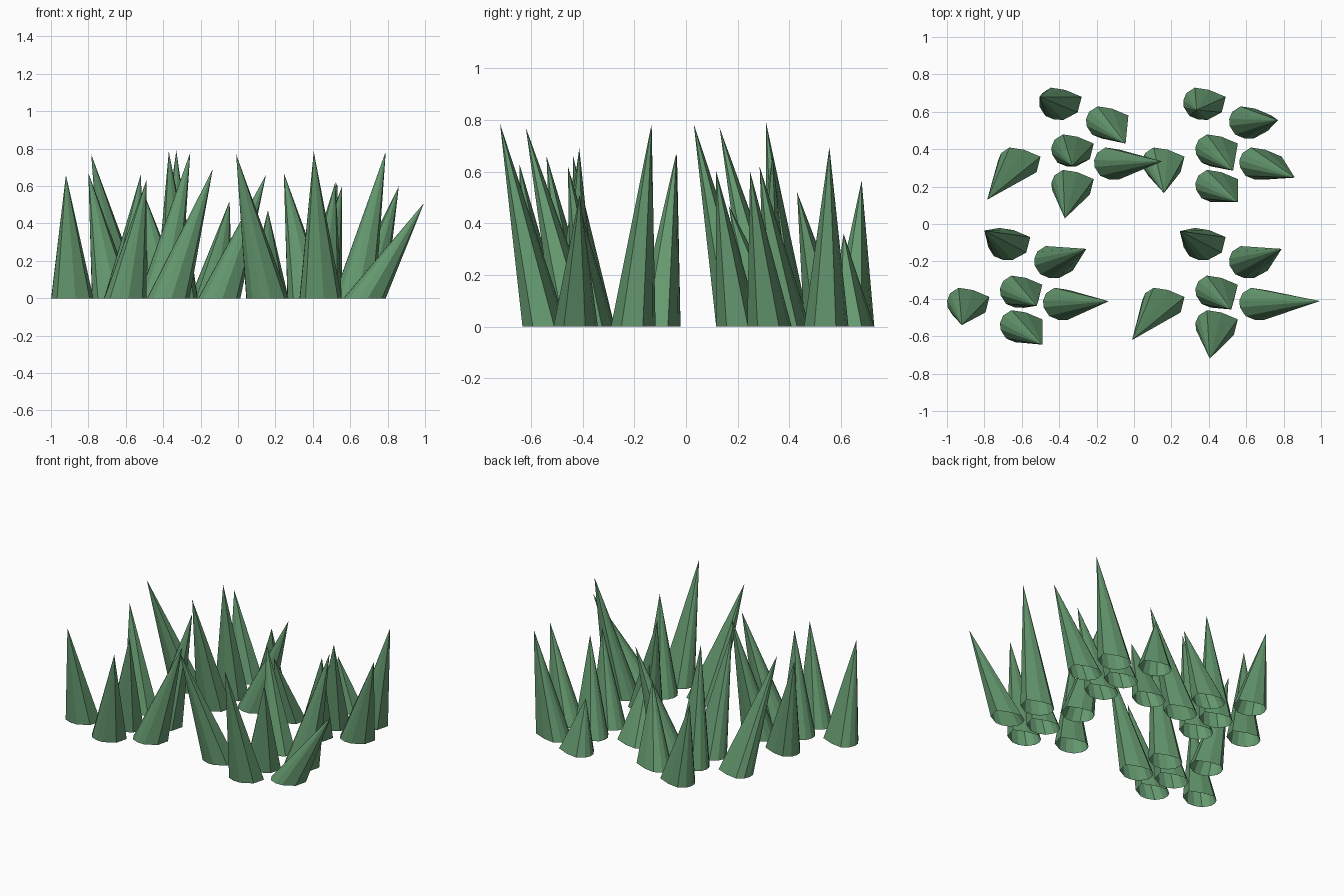
import bpy

# Shared rounded footprint, measured from its right-hand corner
FOOT = [(0, 0), (-.088, .037), (-.165, .049), (-.210, .020), (-.226, -.018),
        (-.224, -.055), (-.194, -.102), (-.145, -.122), (-.096, -.123), (-.021, -.083)]

# Each blade: footprint corner x, y, then tip x, y, z
BLADES = [
    (-.28, .68, -.505, .68, .565), (-.03, .58, -.045, .43, .52),
    (-.215, .43, -.33, .31, .79), (.013, .36, .15, .335, .66),
    (-.50, .36, -.785, .13, .77), (-.215, .24, -.37, .03, .785),
    (.27, .36, .16, .165, .47), (.49, .68, .335, .61, .36),
    (.735, .58, .77, .555, .695), (.555, .43, .53, .285, .62),
    (.79, .36, .86, .248, .60), (.555, .24, .557, .117, .60),
    (-.555, -.07, -.80, -.035, .67), (-.307, -.167, -.255, -.133, .78),
    (-.49, -.325, -.52, -.437, .66), (-.26, -.39, -.135, -.413, .69),
    (-.773, -.39, -.92, -.54, .66), (-.49, -.51, -.49, -.645, .63),
    (.49, -.07, .245, -.038, .67), (.735, -.167, .79, -.133, .785),
    (.555, -.325, .52, -.457, .62), (.79, -.39, .995, -.412, .51),
    (.27, -.39, -.01, -.62, .77), (.555, -.51, .405, -.72, .785),
]

mat = bpy.data.materials.new("grass_green")
mat.diffuse_color = (0.13, 0.32, 0.16, 1)


def blade(i, cx, cy, tx, ty, tz):
    """Leaning faceted spike, open underneath."""
    n = len(FOOT)
    verts = [(cx + x, cy + y, 0) for x, y in FOOT] + [(tx, ty, tz)]
    faces = [(k, (k + 1) % n, n) for k in range(n)]
    me = bpy.data.meshes.new(f"grass_blade_{i:02d}")
    me.from_pydata(verts, [], faces)
    me.materials.append(mat)
    bpy.context.collection.objects.link(bpy.data.objects.new(me.name, me))


for i, b in enumerate(BLADES, 1):
    blade(i, *b)
